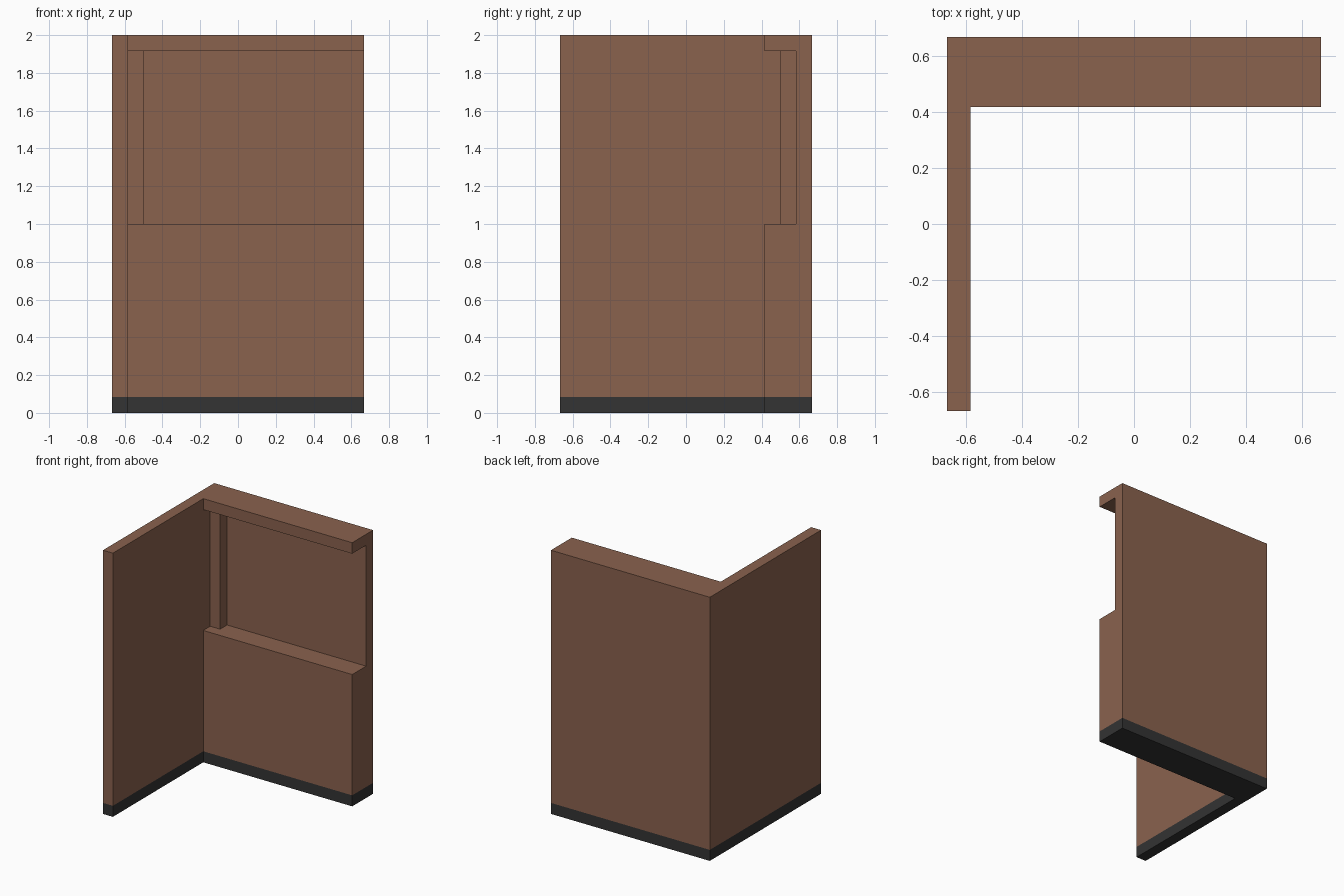
import bpy
import bmesh

if "Cube" in bpy.data.objects:
    bpy.data.objects.remove(bpy.data.objects["Cube"], do_unlink=True)


def make_material(name, rgb):
    mat = bpy.data.materials.new(name)
    mat.use_nodes = True
    colour = (*rgb, 1.0)
    mat.diffuse_color = colour
    bsdf = next(n for n in mat.node_tree.nodes if n.type == 'BSDF_PRINCIPLED')
    bsdf.inputs["Base Color"].default_value = colour
    return mat


def prism(name, outline, z0, z1, mat):
    """Extrude a counter-clockwise floor outline from z0 up to z1."""
    bm = bmesh.new()
    base = bm.faces.new([bm.verts.new((x, y, z0)) for x, y in outline])
    top = bmesh.ops.extrude_face_region(bm, geom=[base])["geom"]
    bmesh.ops.translate(bm, vec=(0, 0, z1 - z0),
                        verts=[g for g in top if isinstance(g, bmesh.types.BMVert)])
    bmesh.ops.recalc_face_normals(bm, faces=bm.faces)
    mesh = bpy.data.meshes.new(name)
    bm.to_mesh(mesh)
    bm.free()
    mesh.materials.append(mat)
    obj = bpy.data.objects.new(name, mesh)
    bpy.context.collection.objects.link(obj)
    return obj


brown = make_material("brown wall", (0.254, 0.122, 0.076))
charcoal = make_material("charcoal skirting", (0.033, 0.033, 0.033))

HALF = 2 / 3            # half the floor width
SIDE = -HALF + 1 / 12   # inner face of the thin side wall
FRONT = HALF - 0.25     # front face of the thick back wall
SKIRT = 1 / 12          # skirting height

# Corner plan shared by the skirting and the walls
corner = [(-HALF, -HALF), (SIDE, -HALF), (SIDE, FRONT),
          (HALF, FRONT), (HALF, HALF), (-HALF, HALF)]
prism("skirting", corner, 0, SKIRT, charcoal)
walls = prism("corner_walls", corner, SKIRT, 2, brown)

# Niche cutter, notched so that a corner post is left standing
niche = [(SIDE, 0.2), (1.0, 0.2), (1.0, 0.5833), (-0.5, 0.5833),
         (-0.5, 0.5), (SIDE, 0.5)]
cutter = prism("niche_cutter", niche, 1.0, 2 - 1 / 12, brown)
cutter.hide_render = True

# Cut the niche, then drop the cutter
cut = walls.modifiers.new("niche", 'BOOLEAN')
cut.operation = 'DIFFERENCE'
cut.solver = 'EXACT'
cut.object = cutter
bpy.context.view_layer.objects.active = walls
bpy.ops.object.modifier_apply(modifier=cut.name)
bpy.data.objects.remove(cutter, do_unlink=True)
